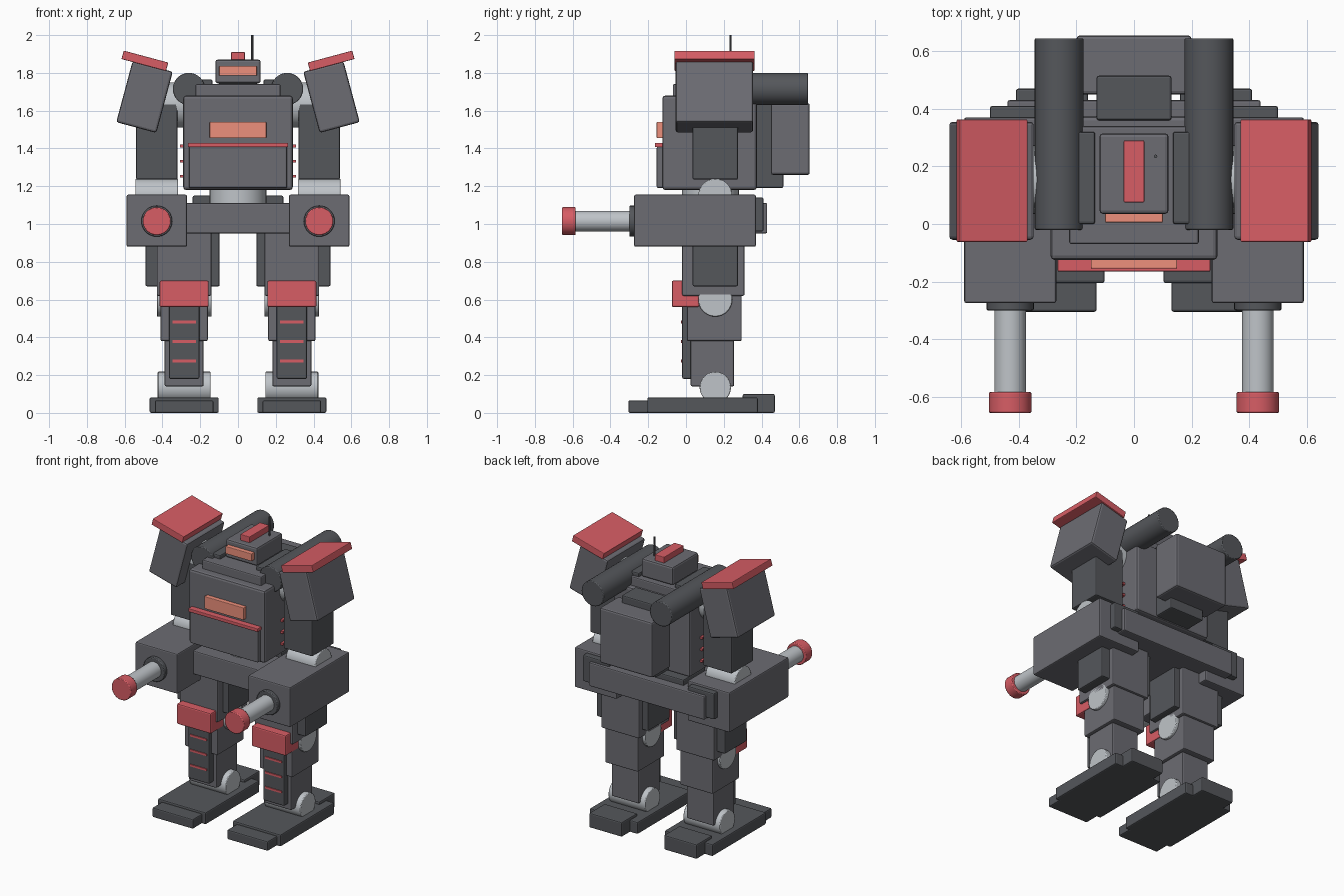
import bpy, bmesh, math
from mathutils import Matrix, Vector

if "Cube" in bpy.data.objects:
    bpy.data.objects.remove(bpy.data.objects["Cube"])


def material(name, rgb):
    m = bpy.data.materials.new(name)
    m.diffuse_color = (*rgb, 1)
    m.use_nodes = True
    m.node_tree.nodes["Principled BSDF"].inputs["Base Color"].default_value = m.diffuse_color
    return m


MID = material("mid_grey", (0.15, 0.15, 0.17))
DARK = material("dark_grey", (0.09, 0.095, 0.105))
STEEL = material("steel", (0.52, 0.55, 0.58))
RED = material("red", (0.68, 0.11, 0.13))
ORANGE = material("orange", (0.85, 0.28, 0.2))


def finish(bm, name, mat, mtx, bevel, smooth):
    me = bpy.data.meshes.new(name)
    bm.to_mesh(me)
    bm.free()
    me.materials.append(mat)
    ob = bpy.data.objects.new(name, me)
    bpy.context.collection.objects.link(ob)
    ob.matrix_world = mtx
    if bevel:
        mod = ob.modifiers.new("bevel", "BEVEL")
        mod.width, mod.segments, mod.limit_method = bevel, 2, "ANGLE"
    if smooth:
        bpy.ops.object.select_all(action="DESELECT")
        bpy.context.view_layer.objects.active = ob
        ob.select_set(True)
        bpy.ops.object.shade_smooth_by_angle(angle=math.radians(35))
    return ob


def box(name, x, y, z, mat=MID, bevel=0.008, tilt=0):
    """Box from (min, max) ranges, optionally tilted about y."""
    rng = (x, y, z)
    bm = bmesh.new()
    bmesh.ops.create_cube(bm, size=1)
    bmesh.ops.scale(bm, vec=[b - a for a, b in rng], verts=bm.verts)
    c = Vector([(a + b) / 2 for a, b in rng])
    return finish(bm, name, mat, Matrix.Translation(c) @ Matrix.Rotation(tilt, 4, "Y"), bevel, False)


def cyl(name, c, r, length, axis, mat=STEEL, bevel=0.005, sides=32):
    bm = bmesh.new()
    bmesh.ops.create_cone(bm, cap_ends=True, segments=sides, radius1=r, radius2=r, depth=length)
    rot = {"X": Matrix.Rotation(math.pi / 2, 4, "Y"),
           "Y": Matrix.Rotation(math.pi / 2, 4, "X"), "Z": Matrix()}[axis]
    return finish(bm, name, mat, Matrix.Translation(c) @ rot, bevel, True)


# torso
box("torso", (-.29, .29), (-.125, .375), (1.18, 1.68), bevel=.015)
box("belly_panel", (-.26, .26), (-.155, -.1), (1.19, 1.41))
box("chest_strip", (-.265, .265), (-.165, -.1), (1.407, 1.43), RED, .004)
box("chest_vent", (-.15, .15), (-.155, -.1), (1.455, 1.54), ORANGE, .004)
box("collar", (-.225, .225), (-.07, .34), (1.66, 1.74))
# head
box("neck", (-.1, .1), (.06, .29), (1.7, 1.78), DARK)
box("head", (-.12, .12), (.035, .315), (1.745, 1.87), bevel=.012)
box("visor", (-.1, .1), (.005, .06), (1.785, 1.837), ORANGE, .004)
box("head_crest", (-.036, .036), (.075, .29), (1.85, 1.91), RED, .004)
cyl("antenna", (.075, .235, 1.93), .006, .14, "Z", DARK, 0, 8)
# backpack
box("backpack_mount", (-.13, .13), (.36, .515), (1.19, 1.69), DARK)
box("backpack", (-.2, .2), (.45, .655), (1.26, 1.64), bevel=.012)
# waist and pelvis
cyl("waist_joint", (0, .13, 1.13), .15, .14, "Z")
box("waist_block", (-.24, .24), (.13, .37), (1.05, 1.15), DARK)
box("pelvis", (-.44, .44), (-.1, .43), (.95, 1.112))

for s, side in ((-1, "left"), (1, "right")):
    def sbox(name, x, *a, **k):
        return box(side + "_" + name, tuple(sorted((s * x[0], s * x[1]))), *a, **k)

    def scyl(name, c, *a, **k):
        return cyl(side + "_" + name, (s * c[0], c[1], c[2]), *a, **k)

    # back tubes and their brackets
    scyl("back_tube", (.26, .3125, 1.715), .085, .665, "Y", DARK)
    sbox("tube_bracket", (.135, .2), (0, .32), (1.66, 1.765), DARK)
    # side vents on the torso
    for i in range(3):
        sbox(f"side_vent_{i}", (.28, .307), (.05, .26), (1.245 + .08 * i, 1.26 + .08 * i), RED, 0)

    # arm
    scyl("shoulder_joint", (.37, .155, 1.63), .12, .2, "X")
    sbox("upper_arm", (.32, .54), (.035, .275), (1.235, 1.64), DARK)
    scyl("elbow_joint", (.43, .155, 1.15), .09, .225, "X")
    tilt = -s * math.radians(15)
    sbox("shoulder_pad", (.385, .605), (-.055, .355), (1.505, 1.84), bevel=.012, tilt=tilt)
    sbox("shoulder_cap", (.371, .615), (-.062, .363), (1.841, 1.887), RED, .004, tilt=tilt)
    # forearm cannon
    sbox("forearm", (.27, .59), (-.275, .37), (.88, 1.155))
    sbox("forearm_back_plate", (.3, .5), (.35, .41), (.96, 1.14), DARK)
    scyl("cannon_collar", (.43, -.275, 1.015), .082, .05, "Y", DARK)
    scyl("cannon_barrel", (.43, -.43, 1.015), .055, .34, "Y")
    scyl("cannon_tip", (.43, -.62, 1.015), .074, .072, "Y", RED)

    # leg
    sbox("thigh", (.14, .43), (-.02, .31), (.62, .98))
    sbox("thigh_outer_plate", (.42, .49), (.035, .275), (.67, .96), DARK)
    sbox("thigh_inner_plate", (.097, .15), (.035, .275), (.67, .96), DARK)
    scyl("knee_joint", (.285, .155, .6), .09, .29, "X")
    sbox("knee_cap", (.155, .415), (-.075, .07), (.56, .7), RED)
    sbox("calf", (.16, .41), (.005, .295), (.38, .64))
    sbox("shin", (.182, .388), (.025, .255), (.14, .42))
    sbox("shin_panel", (.205, .365), (-.02, .05), (.18, .58), DARK)
    for i in range(3):
        z = .275 + .103 * i
        sbox(f"shin_stripe_{i}", (.222, .348), (-.026, 0), (z - .007, z + .007), RED, 0)
    # foot
    scyl("ankle_joint", (.285, .155, .135), .083, .28, "X")
    sbox("foot", (.102, .468), (-.205, .38), (0, .082), DARK)
    sbox("toe", (.13, .44), (-.305, -.15), (0, .066), DARK)
    sbox("heel", (.16, .41), (.3, .47), (0, .1), DARK)
